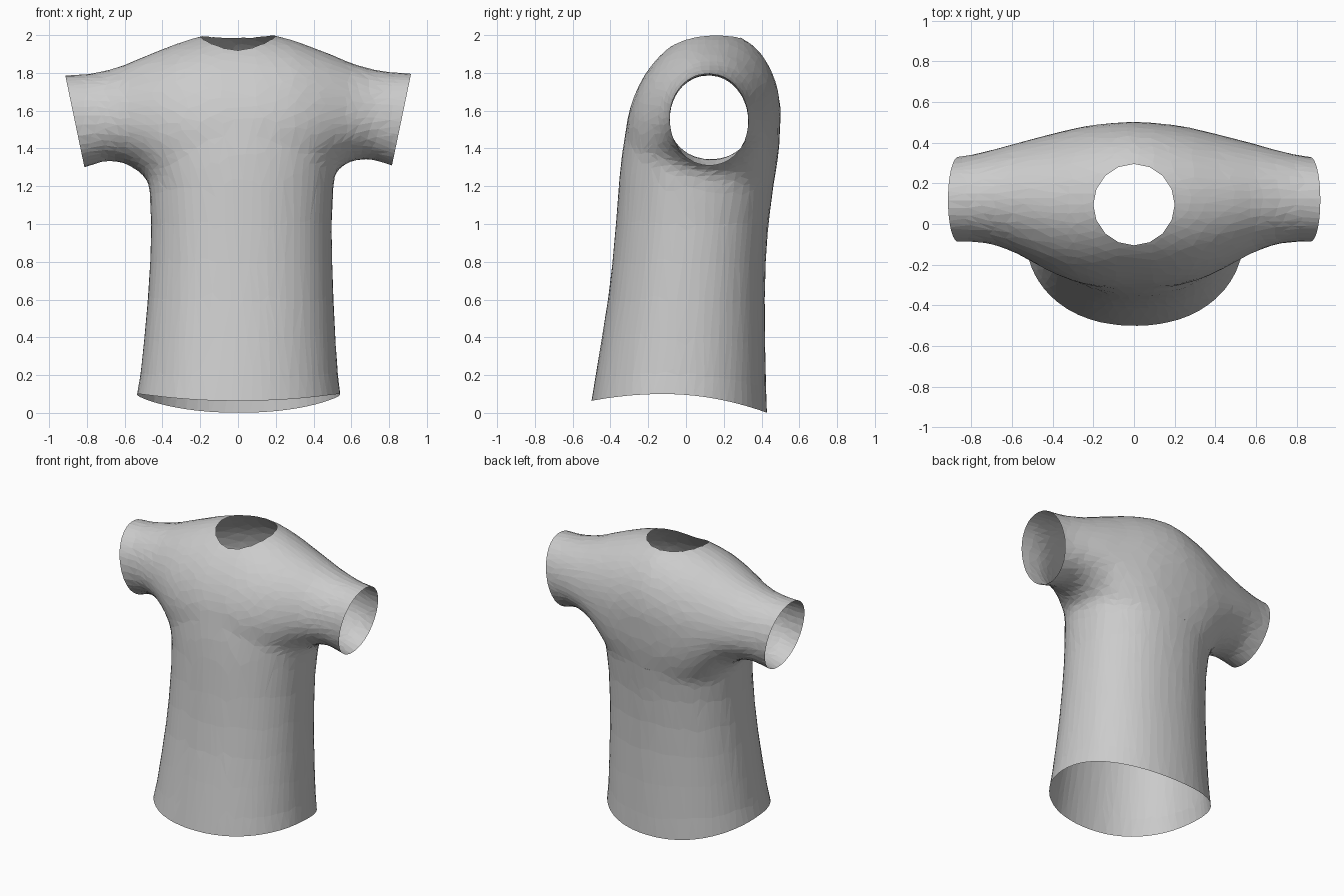
import bpy, bmesh, math
from mathutils import Vector

cube = bpy.data.objects.get("Cube")
if cube:
    bpy.data.objects.remove(cube, do_unlink=True)

SIDES = 48
NECK = Vector((0, 0.095, 1.95))
NECK_R = 0.2

# Torso rings: height, centre x, half width, front y, back y
TORSO = [(-0.1, 0, 0.565, -0.535, 0.432), (0.1, 0.003, 0.541, -0.502, 0.43),
         (0.2, 0.006, 0.524, -0.483, 0.425), (0.4, 0.01, 0.507, -0.447, 0.42),
         (0.6, 0.014, 0.493, -0.414, 0.418), (0.8, 0.017, 0.483, -0.39, 0.423),
         (1.0, 0.018, 0.479, -0.372, 0.437), (1.2, 0.018, 0.488, -0.357, 0.464),
         (1.3, 0.012, 0.505, -0.348, 0.48), (1.4, 0.008, 0.515, -0.336, 0.49),
         (1.5, 0, 0.47, -0.318, 0.497), (1.62, 0, 0.38, -0.28, 0.485),
         (1.72, 0, 0.27, -0.235, 0.45)]

# Shoulder and sleeve sections: x, front y, back y, bottom z, middle z, top z
SLEEVE = [(0, -0.32, 0.498, 0.8, 1.5, 2.025), (0.1, -0.318, 0.496, 0.82, 1.5, 2.02),
          (0.2, -0.307, 0.487, 0.88, 1.5, 2.0), (0.3, -0.283, 0.469, 0.98, 1.51, 1.973),
          (0.4, -0.243, 0.444, 1.12, 1.52, 1.935), (0.5, -0.188, 0.419, 1.27, 1.54, 1.897),
          (0.6, -0.135, 0.394, 1.335, 1.55, 1.853), (0.7, -0.1, 0.365, 1.345, 1.56, 1.824),
          (0.8, -0.088, 0.341, 1.31, 1.56, 1.805), (0.9, -0.09, 0.327, 1.28, 1.56, 1.8),
          (1.0, -0.095, 0.323, 1.25, 1.55, 1.8)]


def power(v, e):
    return math.copysign(abs(v) ** e, v)


def torso_ring(z, centre, half, front, back):
    mid, depth = (front + back) / 2, (back - front) / 2
    angles = [math.tau * i / SIDES for i in range(SIDES)]
    return [(centre + half * power(math.cos(a), 0.92),
             mid + depth * power(math.sin(a), 0.92), z) for a in angles]


def sleeve_ring(x, front, back, low, mid, top):
    yc, depth = (front + back) / 2, (back - front) / 2
    lean = 0.12 * max(0, 1 - abs(x) / 0.6)
    sag = 0.02 * min(0, max(x, -0.5))  # the right shoulder hangs slightly lower
    ring = []
    for i in range(SIDES):
        a = math.tau * i / SIDES
        rise = math.sin(a) * (top - mid if math.sin(a) > 0 else mid - low)
        ring.append((x, yc + depth * math.cos(a) + lean * max(rise, 0), mid + rise + sag))
    return ring


def loft(bm, rings):
    rows = [[bm.verts.new(p) for p in ring] for ring in rings]
    for a, b in zip(rows, rows[1:]):
        for i in range(SIDES):
            j = (i + 1) % SIDES
            bm.faces.new((a[i], a[j], b[j], b[i]))
    bm.faces.new(rows[0][::-1])
    bm.faces.new(rows[-1])


# Closed torso and sleeve volumes
bm = bmesh.new()
loft(bm, [torso_ring(*r) for r in TORSO])
mirrored = [(-s[0], *s[1:]) for s in SLEEVE[:0:-1]]
loft(bm, [sleeve_ring(*s) for s in mirrored + SLEEVE])
bmesh.ops.recalc_face_normals(bm, faces=bm.faces)
mesh = bpy.data.meshes.new("shirt")
bm.to_mesh(mesh)
bm.free()
shirt = bpy.data.objects.new("shirt", mesh)
bpy.context.collection.objects.link(shirt)

# Neck cutter
bm = bmesh.new()
bmesh.ops.create_cone(bm, cap_ends=True, segments=16, radius1=NECK_R, radius2=NECK_R, depth=0.3)
bmesh.ops.translate(bm, verts=bm.verts, vec=NECK)
cut_mesh = bpy.data.meshes.new("neck_cutter")
bm.to_mesh(cut_mesh)
bm.free()
cutter = bpy.data.objects.new("neck_cutter", cut_mesh)
bpy.context.collection.objects.link(cutter)
cutter.hide_render = True

# Fuse into one cloth surface, soften the armpits, reduce to facets, open the neck
fuse = shirt.modifiers.new("fuse", 'REMESH')
fuse.mode = 'VOXEL'
fuse.voxel_size = 0.025
soften = shirt.modifiers.new("soften", 'SMOOTH')
soften.factor = 0.5
soften.iterations = 18
facet = shirt.modifiers.new("facet", 'DECIMATE')
facet.ratio = 0.1
neck = shirt.modifiers.new("neck", 'BOOLEAN')
neck.operation = 'DIFFERENCE'
neck.solver = 'EXACT'
neck.object = cutter
bpy.context.view_layer.update()
evaluated = shirt.evaluated_get(bpy.context.evaluated_depsgraph_get())
result = bpy.data.meshes.new_from_object(evaluated)
shirt.modifiers.clear()
shirt.data = result
bpy.data.objects.remove(cutter, do_unlink=True)

bm = bmesh.new()
bm.from_mesh(result)


def in_neck(f):
    c = f.calc_center_median() - NECK
    wall = c.xy.length < NECK_R + 0.002 and abs(f.normal.z) < 0.2
    floor = c.xy.length < NECK_R and c.z < -0.14
    return c.z > -0.16 and (wall or floor)


bmesh.ops.delete(bm, geom=[f for f in bm.faces if in_neck(f)], context='FACES')


# Trim the hem and both cuffs open
def trim(point, normal):
    bmesh.ops.bisect_plane(bm, geom=bm.verts[:] + bm.edges[:] + bm.faces[:],
                           plane_co=point, plane_no=normal, clear_outer=True)


trim((0, 0, 0.1), (0, 0, -1))
for side in (-1, 1):
    trim((side * 0.915, 0, 1.79), (side * 0.48, 0, -0.1))

# Curve the hem, lower at front and back
for v in bm.verts:
    fade = max(0, 1 - (v.co.z - 0.1) / 0.4)
    dip = 0.33 if v.co.y > -0.12 else 0.25
    v.co.z -= fade * dip * (v.co.y + 0.12) ** 2

bmesh.ops.triangulate(bm, faces=bm.faces)
for f in bm.faces:
    f.smooth = False
    f.material_index = 0
bm.to_mesh(result)
bm.free()

# Plain cloth colour
cloth = bpy.data.materials.new("light_grey_cloth")
cloth.use_nodes = True
colour = (0.6, 0.6, 0.6, 1)
cloth.diffuse_color = colour
cloth.node_tree.nodes["Principled BSDF"].inputs["Base Color"].default_value = colour
result.materials.clear()
result.materials.append(cloth)
